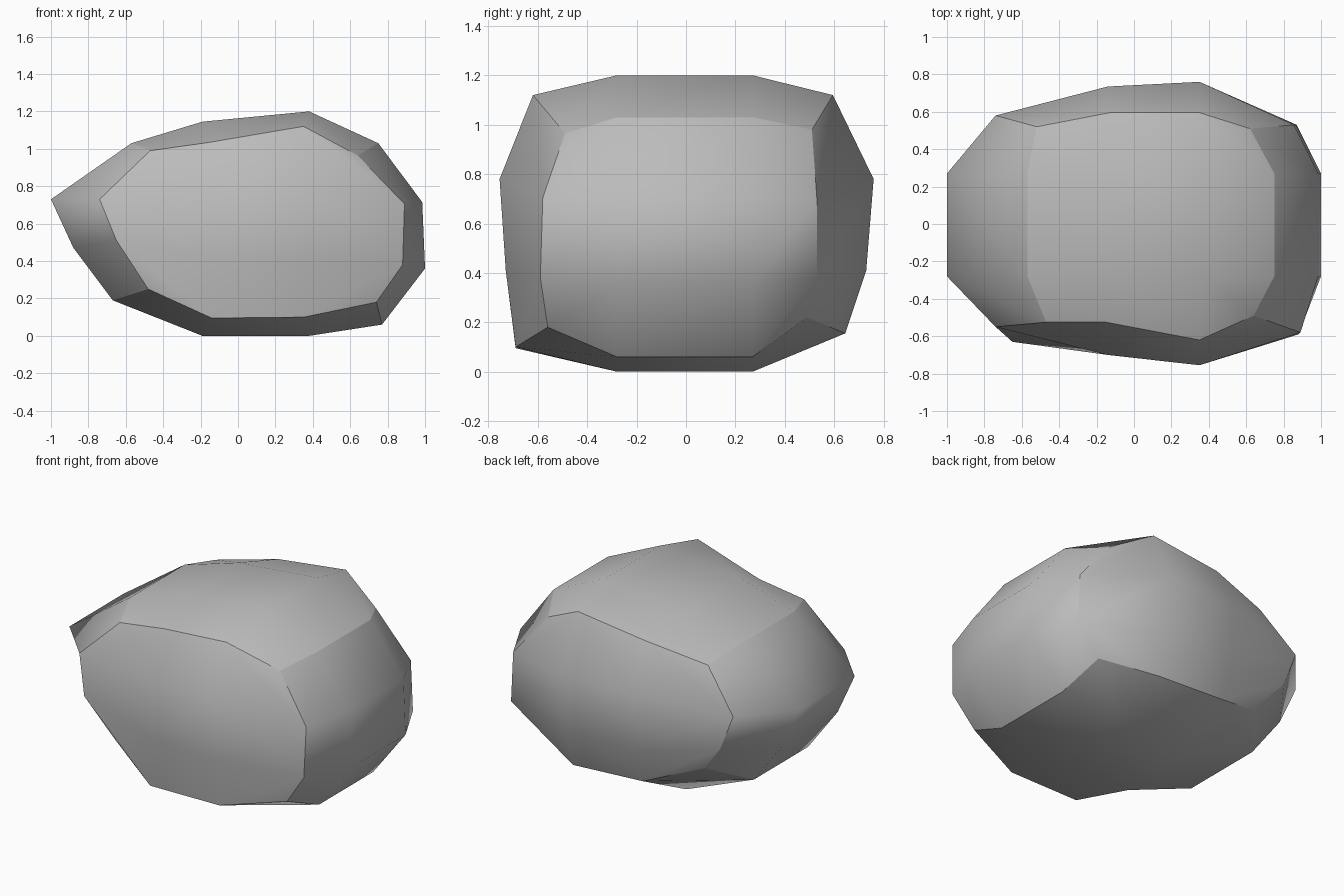
import bpy
import bmesh

cube = bpy.data.objects.get("Cube")
if cube:
    bpy.data.objects.remove(cube, do_unlink=True)

# Stone colour
stone = bpy.data.materials.new("stone_grey")
stone.use_nodes = True
colour = (0.5, 0.5, 0.5, 1)
stone.diffuse_color = colour
bsdf = stone.node_tree.nodes["Principled BSDF"]
bsdf.inputs["Base Color"].default_value = colour
bsdf.inputs["Roughness"].default_value = 0.9

# Twelve-sided cross-sections, listed round from the lower -x corner;
# every third point is a corner between two sides
middle = [(-.67, .19), (-.19, 0), (.38, 0), (.77, .06), (1, .36), (.985, .715),
          (.75, 1.03), (.38, 1.2), (-.19, 1.145), (-.57, 1.03), (-1, .73), (-.88, .47)]
front = [(-.48, -.56, .25), (-.14, -.69, .095), (.35, -.69, .1), (.74, -.56, .18),
         (.88, -.59, .38), (.89, -.58, .705), (.64, -.49, .965), (.35, -.62, 1.12),
         (-.15, -.525, 1.035), (-.47, -.525, .99), (-.74, -.55, .73), (-.65, -.63, .51)]
back = [(-.48, .5, .3), (-.14, .64, .18), (.35, .645, .155), (.68, .49, .22),
        (.87, .53, .38), (.855, .53, .7), (.62, .51, .98), (.35, .595, 1.12),
        (-.13, .595, 1.06), (-.52, .52, .98), (-.74, .58, .73), (-.65, .58, .5)]

# Raised centres of the front and back sides
front_centre = [(-.14, -.7, .41), (.35, -.73, .41), (.35, -.755, .78), (-.14, -.7, .78)]
back_centre = [(-.14, .7, .41), (.35, .73, .41), (.35, .76, .78), (-.14, .735, .77)]

bm = bmesh.new()
side_of = {}


def make_verts(points):
    return [bm.verts.new(p) for p in points]


def make_face(verts, side):
    face = bm.faces.new(verts)
    face.smooth = True
    side_of[face] = side


def cap(ring, centre_points, side):
    """Close an end with a three by three patch."""
    centre = make_verts(centre_points)
    make_face(centre, side)
    for c in range(4):
        corner = 3 * c
        make_face([ring[corner - 1], ring[corner], ring[corner + 1], centre[c]], side)
        make_face([ring[corner + 1], ring[corner + 2], centre[(c + 1) % 4], centre[c]], side)


# Loft the four sides through the sections
rings = [make_verts(front)]
for y in (-.28, .27):
    rings.append(make_verts([(x, y, z) for x, z in middle]))
rings.append(make_verts(back))
for near, far in zip(rings, rings[1:]):
    for i in range(12):
        n = (i + 1) % 12
        make_face([near[i], near[n], far[n], far[i]], i // 3)
cap(rings[0], front_centre, "front")
cap(rings[-1], back_centre, "back")

# Sides are smooth inside and crisp where they meet, with one worn corner
worn = {rings[-1][3], rings[-1][4]}
for edge in bm.edges:
    a, b = edge.link_faces
    edge.smooth = side_of[a] == side_of[b] or set(edge.verts) == worn
bmesh.ops.recalc_face_normals(bm, faces=bm.faces)

mesh = bpy.data.meshes.new("boulder")
bm.to_mesh(mesh)
bm.free()
mesh.materials.append(stone)
boulder = bpy.data.objects.new("boulder", mesh)
bpy.context.collection.objects.link(boulder)
